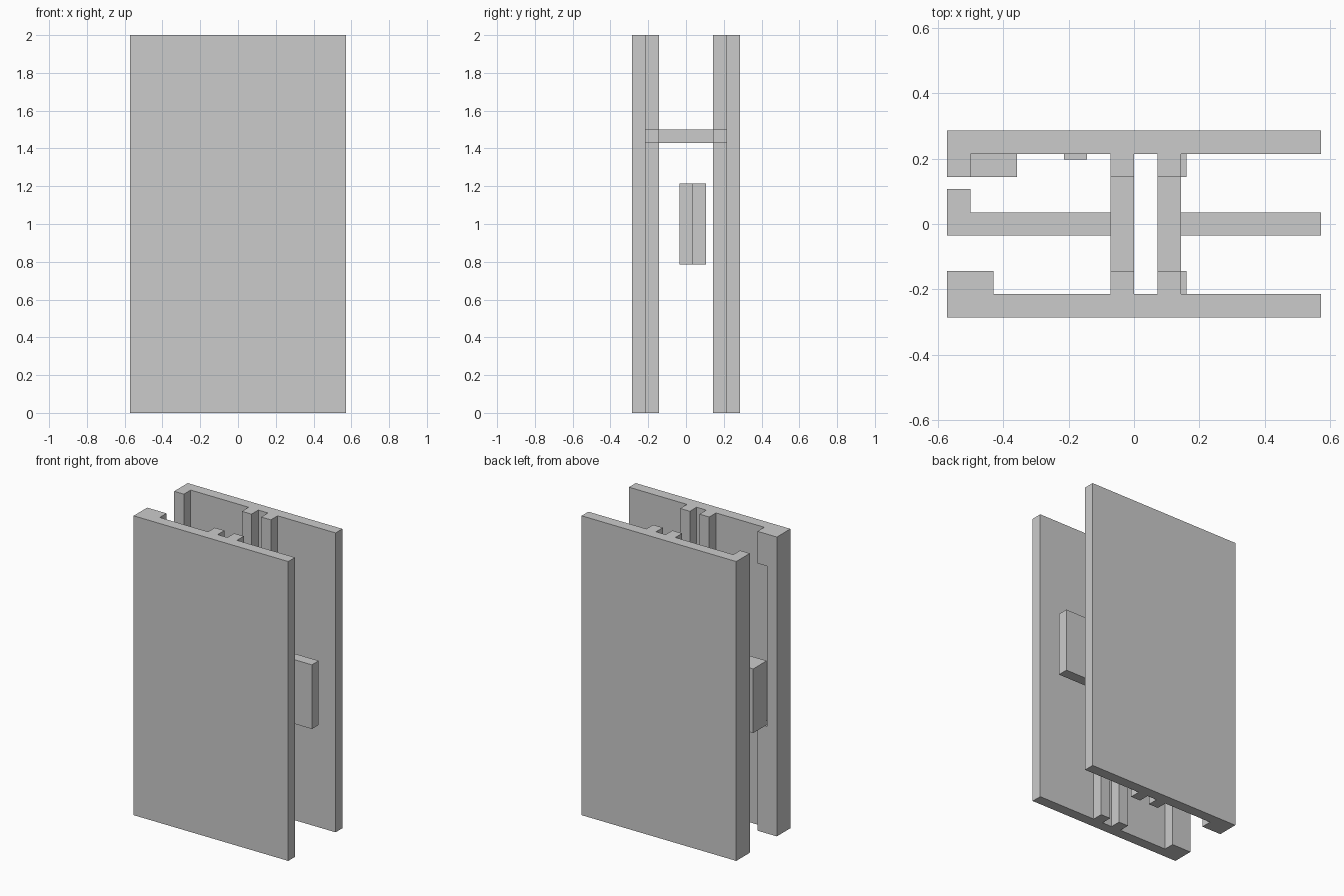
import bpy, bmesh

if "Cube" in bpy.data.objects:
    bpy.data.objects.remove(bpy.data.objects["Cube"])

U = 1 / 14  # base grid step


def make(name, boxes):
    """One object from a list of boxes given as (x0, x1, y0, y1, z0, z1) in grid steps."""
    bm = bmesh.new()
    for x0, x1, y0, y1, z0, z1 in boxes:
        y0, y1 = min(y0, y1), max(y0, y1)
        verts = bmesh.ops.create_cube(bm, size=1)["verts"]
        for v in verts:
            v.co.x = U * (x1 if v.co.x > 0 else x0)
            v.co.y = U * (y1 if v.co.y > 0 else y0)
            v.co.z = U * (z1 if v.co.z > 0 else z0)
    mesh = bpy.data.meshes.new(name)
    bm.to_mesh(mesh)
    bm.free()
    obj = bpy.data.objects.new(name, mesh)
    bpy.context.collection.objects.link(obj)
    return obj


# Matching halves: panel, two guide ribs, end post, lower step, stop pegs
for label, s in (("front", -1), ("back", 1)):
    make(label + "_panel", [(-8, 8, 3 * s, 4 * s, 0, 28)])
    for side, x in (("left", -1), ("right", 1)):
        make(f"{label}_{side}_rib", [(x, x + 1, 2 * s, 3 * s, 0, 28)])
    make(label + "_end_post", [(-8, -7, 2 * s, 3 * s, 0, 28)])
    make(label + "_lower_step", [(-7, -6, 2 * s, 3 * s, 0, 10)])
    make(label + "_stop_peg", [(2, 2.25, 2 * s, 3 * s, 20, 21)])

# Upper step only on the front half, small catches on the back half
make("front_upper_step", [(-7, -6, -3, -2, 25, 28)])
make("back_catch", [(-6, -5, 2, 3, 9, 10)])
make("back_stud", [(-3, -2, 2.75, 3, 13, 15)])

# Crossbars joining the ribs
for side, x in (("left", -1), ("right", 1)):
    make(side + "_crossbar", [(x, x + 1, -2, 2, 20, 21)])

# Sliding tongue, in two pieces, with a hooked end
make("left_tongue", [(-8, -1, -0.5, 0.5, 11, 17)])
make("right_tongue", [(2, 8, -0.5, 0.5, 11, 17)])
make("tongue_hook", [(-8, -7, 0.5, 1.5, 11, 17)])
